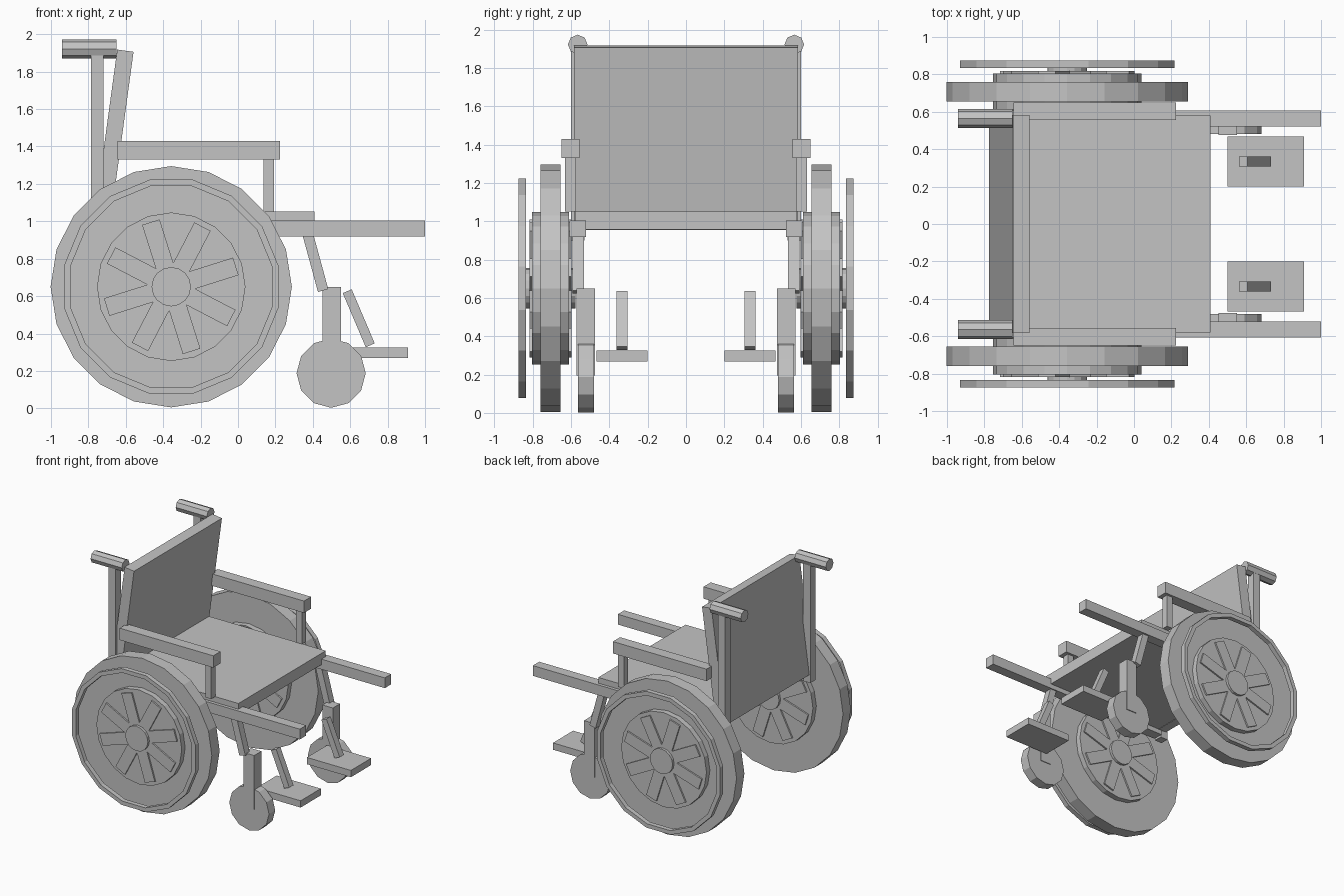
import bpy, bmesh
from math import radians, cos, sin, pi, atan2
from mathutils import Matrix, Vector

if "Cube" in bpy.data.objects:
    bpy.data.objects.remove(bpy.data.objects["Cube"])

grey = bpy.data.materials.new("plain_grey")
grey.use_nodes = True
grey.diffuse_color = (0.55, 0.55, 0.55, 1)
grey.node_tree.nodes["Principled BSDF"].inputs["Base Color"].default_value = (0.55, 0.55, 0.55, 1)


def finish(bm, name):
    bmesh.ops.recalc_face_normals(bm, faces=bm.faces)
    mesh = bpy.data.meshes.new(name)
    bm.to_mesh(mesh)
    bm.free()
    mesh.materials.append(grey)
    obj = bpy.data.objects.new(name, mesh)
    bpy.context.collection.objects.link(obj)
    return obj


def box(name, x, y, z):
    """Box from (min, max) ranges."""
    bm = bmesh.new()
    spans = (x, y, z)
    size = [b - a for a, b in spans]
    mid = [(a + b) / 2 for a, b in spans]
    bmesh.ops.create_cube(bm, size=1, matrix=Matrix.Translation(mid) @ Matrix.Diagonal((*size, 1)))
    return finish(bm, name)


def bar(name, start, end, y, thick, width):
    """Box running between two points of the xz plane."""
    a, b = Vector((start[0], y, start[1])), Vector((end[0], y, end[1]))
    d = b - a
    turn = Matrix.Rotation(atan2(d.x, d.z), 4, 'Y')
    bm = bmesh.new()
    bmesh.ops.create_cube(bm, size=1, matrix=Matrix.Translation((a + b) / 2) @ turn
                          @ Matrix.Diagonal((thick, width, d.length, 1)))
    return finish(bm, name)


def cylinder(name, centre, radius, depth, sides, axis='X'):
    """Faceted cylinder; axis 'X' rotates it to lie along y, 'Y' along x."""
    bm = bmesh.new()
    bmesh.ops.create_cone(bm, cap_ends=True, segments=sides, radius1=radius, radius2=radius,
                          depth=depth, matrix=Matrix.Translation(centre)
                          @ Matrix.Rotation(radians(90), 4, axis))
    return finish(bm, name)


def ring(name, centre, inner, outer, depth, sides):
    """Flat-sided ring around the y axis, with a flat at the top."""
    bm = bmesh.new()
    a = pi / sides
    verts = [bm.verts.new((centre[0] + r * cos(a), centre[1] + h, centre[2] + r * sin(a)))
             for r, h in ((inner, -depth / 2), (outer, -depth / 2), (outer, depth / 2), (inner, depth / 2))]
    edges = [bm.edges.new((verts[i], verts[(i + 1) % 4])) for i in range(4)]
    bmesh.ops.spin(bm, geom=verts + edges, cent=centre, axis=(0, 1, 0), angle=2 * pi, steps=sides)
    bmesh.ops.remove_doubles(bm, verts=bm.verts, dist=0.0005)
    return finish(bm, name)


# Seat and reclined backrest
box("seat", (-0.7, 0.41), (-0.58, 0.58), (0.957, 1.052))
bar("backrest", (-0.732, 0.96), (-0.602, 1.912), 0, 0.088, 1.168)

WX, WZ, WY = -0.357, 0.65, 0.707

for side, s in (("right", -1), ("left", 1)):
    def across(a, b):
        return tuple(sorted((s * a, s * b)))

    # Large wheel, wheel disc, hub, spokes and push rim
    mid = (WX, s * WY, WZ)
    cylinder(side + "_wheel", mid, 0.645, 0.104, 20)
    cylinder(side + "_wheel_disc", mid, 0.397, 0.195, 20)
    cylinder(side + "_wheel_hub", mid, 0.105, 0.262, 16)
    for i in range(4):
        t = radians(17.5 + 45 * i)
        dx, dz = 0.362 * cos(t), 0.362 * sin(t)
        bar(f"{side}_spoke_{i + 1}", (WX - dx, WZ - dz), (WX + dx, WZ + dz), s * WY, 0.098, 0.22)
    ring(side + "_push_rim", (WX, s * 0.855, WZ), 0.55, 0.584, 0.04, 16)

    # Back post and push handle
    box(side + "_back_post", (-0.785, -0.718), across(0.53, 0.6), (0.9, 1.9))
    cylinder(side + "_handle", (-0.795, s * 0.565, 1.922), 0.051, 0.29, 8, 'Y')

    # Armrest and its support
    box(side + "_armrest", (-0.645, 0.225), across(0.555, 0.65), (1.33, 1.43))
    box(side + "_armrest_post", (0.137, 0.192), across(0.575, 0.63), (1.05, 1.34))

    # Lower frame rail
    box(side + "_frame_rail", (-0.72, 1.0), across(0.522, 0.607), (0.918, 1.004))

    # Caster strut, fork and caster
    bar(side + "_caster_strut", (0.368, 0.95), (0.455, 0.63), s * 0.562, 0.057, 0.06)
    box(side + "_caster_fork", (0.452, 0.55), across(0.475, 0.57), (0.195, 0.648))
    cylinder(side + "_caster", (0.498, s * 0.522, 0.188), 0.185, 0.082, 12)

    # Footrest plate and its bar
    box(side + "_footrest", (0.5, 0.91), across(0.2, 0.468), (0.268, 0.325))
    bar(side + "_footrest_bar", (0.584, 0.626), (0.707, 0.337), s * 0.334, 0.052, 0.055)
